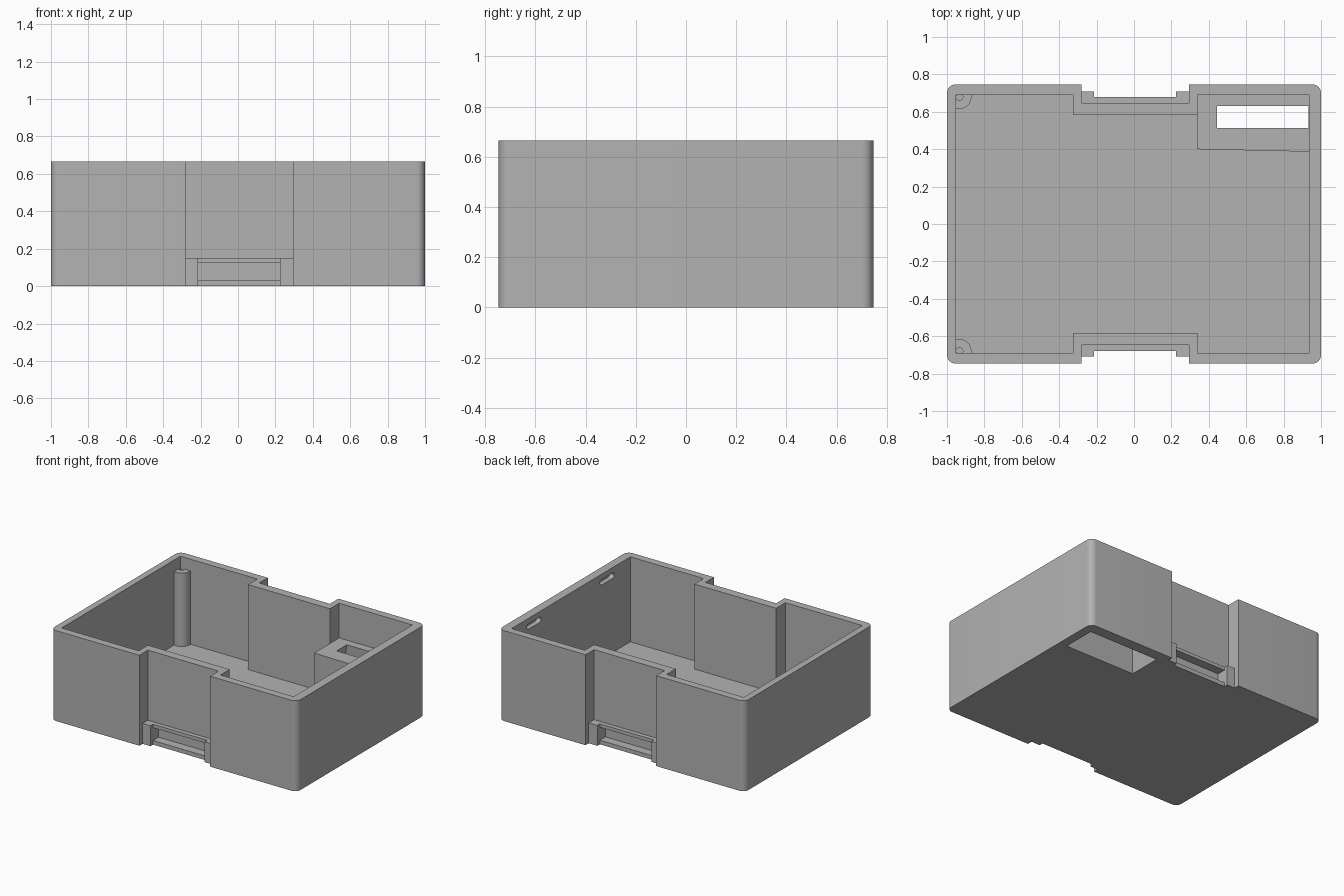
import bpy
import bmesh
from mathutils import Vector

if "Cube" in bpy.data.objects:
    bpy.data.objects.remove(bpy.data.objects["Cube"], do_unlink=True)

grey = bpy.data.materials.new("plain grey")
grey.use_nodes = True
colour = (0.45, 0.45, 0.45, 1)
grey.diffuse_color = colour
grey.node_tree.nodes["Principled BSDF"].inputs["Base Color"].default_value = colour

HEIGHT, FLOOR = 0.665, 0.04
HALF_Y, INNER_Y = 0.746, 0.69
NOTCH_L, NOTCH_R, NOTCH_Y = -0.28, 0.295, 0.647
BUMP_L, BUMP_R, BUMP_Y = -0.325, 0.34, 0.583
IN_L, IN_R = -0.952, 0.936


def finish(name, bm):
    bmesh.ops.recalc_face_normals(bm, faces=bm.faces)
    mesh = bpy.data.meshes.new(name)
    bm.to_mesh(mesh)
    bm.free()
    mesh.materials.append(grey)
    obj = bpy.data.objects.new(name, mesh)
    bpy.context.collection.objects.link(obj)
    return obj


def prism(name, points, z0, z1, top=None, round_if=None, radius=0.0):
    """Solid between an outline at z0 and the same (or a second) outline at z1."""
    bm = bmesh.new()
    low = [bm.verts.new((x, y, z0)) for x, y in points]
    high = [bm.verts.new((x, y, z1)) for x, y in (top or points)]
    bm.faces.new(low)
    bm.faces.new(high)
    n = len(low)
    for i in range(n):
        j = (i + 1) % n
        bm.faces.new((low[i], low[j], high[j], high[i]))
    if round_if:
        edges = [e for e in bm.edges if round_if(e)]
        bmesh.ops.bevel(bm, geom=edges, offset=radius, segments=8,
                        profile=0.5, affect='EDGES')
    return finish(name, bm)


def rect(x0, x1, y0, y1):
    return [(x0, y0), (x1, y0), (x1, y1), (x0, y1)]


def box(name, x0, x1, y0, y1, z0, z1):
    return prism(name, rect(x0, x1, min(y0, y1), max(y0, y1)), z0, z1)


def cylinder(name, x, y, radius, z0, z1):
    bm = bmesh.new()
    bmesh.ops.create_cone(bm, cap_ends=True, segments=40, radius1=radius,
                          radius2=radius, depth=z1 - z0)
    bmesh.ops.translate(bm, verts=bm.verts, vec=(x, y, (z0 + z1) / 2))
    return finish(name, bm)


def activate(obj):
    bpy.ops.object.select_all(action='DESELECT')
    obj.select_set(True)
    bpy.context.view_layer.objects.active = obj


def cut(target, cutter, keep=False):
    mod = target.modifiers.new("cut", 'BOOLEAN')
    mod.operation, mod.solver, mod.object = 'DIFFERENCE', 'EXACT', cutter
    activate(target)
    bpy.ops.object.modifier_apply(modifier=mod.name)
    if not keep:
        bpy.data.objects.remove(cutter, do_unlink=True)


def smooth(obj):
    activate(obj)
    bpy.ops.object.shade_smooth_by_angle()


def notched(left, right, side_y, n_left, n_right, n_y):
    """Rectangle outline with a step in the front and back edges."""
    front = [(left, -side_y), (n_left, -side_y), (n_left, -n_y),
             (n_right, -n_y), (n_right, -side_y), (right, -side_y)]
    return front + [(x, -y) for x, y in reversed(front)]


# Outer case with rounded upright corners, hollowed above the floor
def is_corner(e):
    return all(abs(v.co.x) > 0.99 and abs(v.co.y) > 0.74 for v in e.verts) \
        and abs(e.verts[0].co.z - e.verts[1].co.z) > 0.1


case = prism("case", notched(-1, 1, HALF_Y, NOTCH_L, NOTCH_R, NOTCH_Y),
             0, HEIGHT, round_if=is_corner, radius=0.045)
cut(case, prism("hollow", notched(IN_L, IN_R, INNER_Y, BUMP_L, BUMP_R, BUMP_Y),
                FLOOR, HEIGHT + 0.1))

# Two round-ended slots inside the end wall
for y in (0.43, -0.42):
    bm = bmesh.new()
    bmesh.ops.create_cube(bm, size=1)
    bmesh.ops.scale(bm, verts=bm.verts, vec=(0.07, 0.165, 0.04))
    bmesh.ops.translate(bm, verts=bm.verts, vec=(IN_R, y, 0.605))
    along_x = [e for e in bm.edges
               if abs(e.verts[0].co.x - e.verts[1].co.x) > 0.01]
    bmesh.ops.bevel(bm, geom=along_x, offset=0.019, segments=5,
                    profile=0.5, affect='EDGES')
    cut(case, finish("slot_cutter", bm))

# Recess behind the latch frame on each long side
for s in (-1, 1):
    cut(case, box("recess_cutter", -0.215, 0.225, s * 0.615, s * 0.7, 0.03, 0.125))

# Corner block with a tapered chute through the floor
block = prism("corner_block", [(BUMP_R, 0.4), (0.96, 0.386), (0.96, 0.72),
                               (BUMP_R, 0.72)], 0.01, 0.41)
chute = prism("chute_cutter", rect(0.36, 0.934, 0.415, 0.665), -0.01, 0.42,
              top=rect(0.445, 0.934, 0.515, 0.63))
cut(case, chute, keep=True)
cut(block, chute)
smooth(case)

for s, side in ((-1, "front"), (1, "back")):
    # Latch frame in the notch: two cheeks and two rails
    for x0, x1, end in ((NOTCH_L - 0.01, -0.215, "right"),
                        (0.225, NOTCH_R + 0.01, "left")):
        box(f"{side}_{end}_latch_cheek", x0, x1, s * 0.64, s * 0.709, 0, 0.15)
    for z0, z1, level in ((0, 0.03, "lower"), (0.125, 0.15, "upper")):
        box(f"{side}_{level}_latch_rail", -0.22, 0.23, s * 0.64, s * 0.68, z0, z1)

    # Screw post in the corner
    post = cylinder(f"{side}_screw_post", -0.933, s * 0.679, 0.064, 0.02, 0.58)
    cut(post, cylinder("screw_hole", -0.933, s * 0.679, 0.018, 0.38, 0.6))
    smooth(post)
